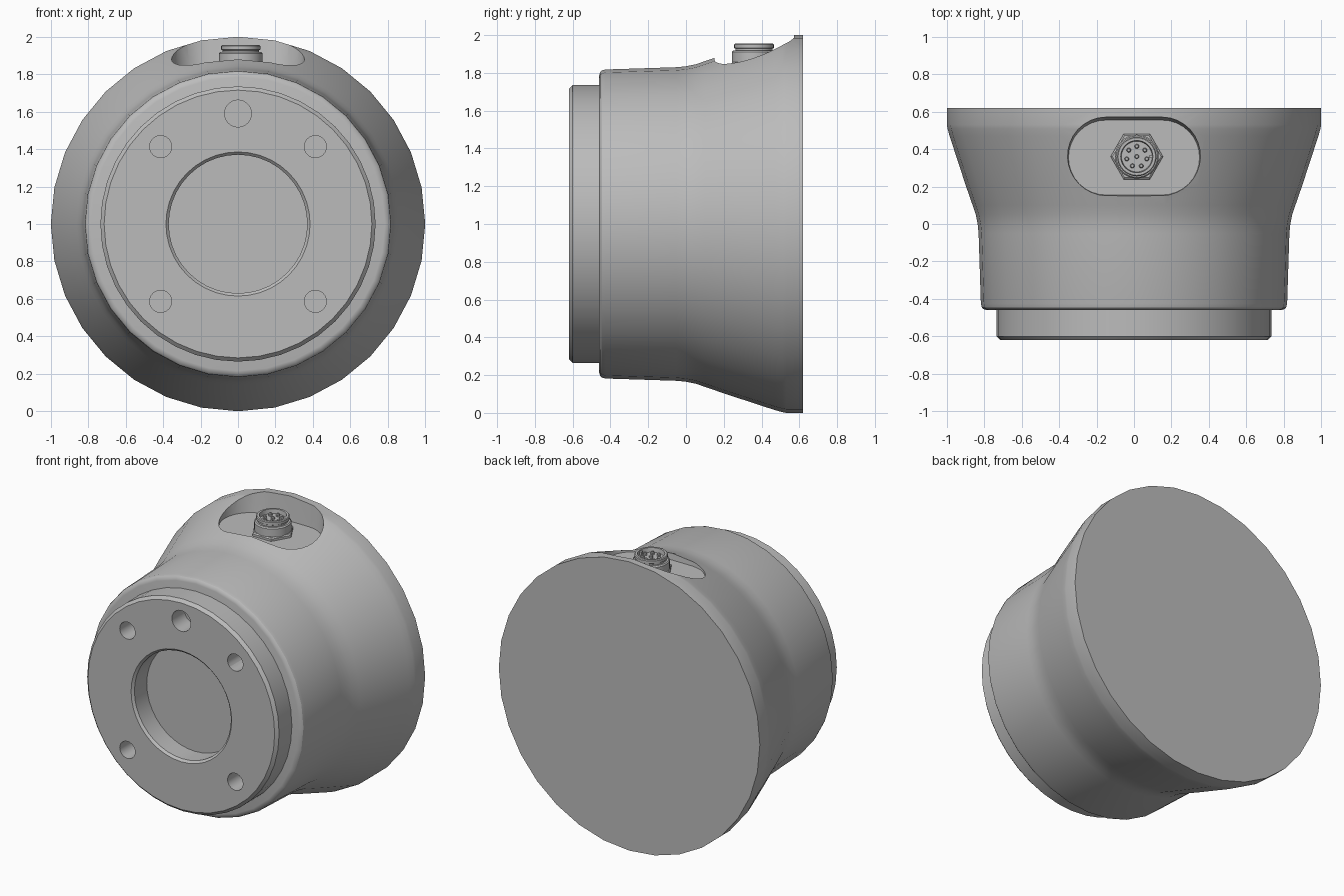
import bpy, bmesh, math
from mathutils import Matrix, Vector

if "Cube" in bpy.data.objects:
    bpy.data.objects.remove(bpy.data.objects["Cube"])

grey = bpy.data.materials.new("Satin grey")
grey.use_nodes = True
colour = (0.5, 0.5, 0.5, 1)
grey.diffuse_color = colour
grey.node_tree.nodes["Principled BSDF"].inputs["Base Color"].default_value = colour

TO_Y = Matrix.Rotation(-math.pi / 2, 4, 'X')   # turns a lathe axis from z to y
UP = Matrix.Identity(4)


def make(name, bm):
    bmesh.ops.recalc_face_normals(bm, faces=bm.faces)
    mesh = bpy.data.meshes.new(name)
    bm.to_mesh(mesh)
    bm.free()
    mesh.materials.append(grey)
    ob = bpy.data.objects.new(name, mesh)
    bpy.context.collection.objects.link(ob)
    return ob


def lathe(name, profile, segs, loc, turn=UP, phase=0.0):
    """Solid of revolution from (radius, height) points; ends sit on the axis."""
    bm = bmesh.new()
    place = Matrix.Translation(loc) @ turn
    rings = []
    for r, h in profile:
        n = segs if r else 1
        angles = [phase + math.tau * i / segs for i in range(n)]
        rings.append([bm.verts.new(place @ Vector((r * math.cos(a), r * math.sin(a), h)))
                      for a in angles])
    for a, b in zip(rings, rings[1:]):
        for i in range(segs):
            quad = [a[i % len(a)], a[(i + 1) % len(a)], b[(i + 1) % len(b)], b[i % len(b)]]
            bm.faces.new(list(dict.fromkeys(quad)))
    return make(name, bm)


def cut(target, cutter):
    mod = target.modifiers.new("cut", 'BOOLEAN')
    mod.operation, mod.solver, mod.object = 'DIFFERENCE', 'EXACT', cutter
    activate(target)
    bpy.ops.object.modifier_apply(modifier=mod.name)
    bpy.data.objects.remove(cutter)


def activate(ob):
    bpy.ops.object.select_all(action='DESELECT')
    ob.select_set(True)
    bpy.context.view_layer.objects.active = ob


def smooth(ob, angle=30):
    activate(ob)
    bpy.ops.object.shade_smooth_by_angle(angle=math.radians(angle))


# Flared housing
housing = lathe("housing", [
    (0, -0.46), (0.785, -0.46), (0.803, -0.455), (0.813, -0.445), (0.818, -0.425),
    (0.83, -0.05), (0.835, 0), (0.845, 0.05), (0.862, 0.1), (0.9, 0.21),
    (0.985, 0.47), (0.996, 0.51), (1, 0.53), (1, 0.62), (0, 0.62)],
    32, (0, 0, 1), TO_Y)

# Slot-shaped pocket on top, its walls opening slightly outwards
bm = bmesh.new()
loops = []
for z, r in ((1.835, 0.2), (1.86, 0.203), (2.1, 0.228)):
    loop = []
    for side in (1, -1):
        for i in range(17):
            a = math.pi * (i / 16 - 0.5) + (0 if side > 0 else math.pi)
            loop.append(bm.verts.new((side * 0.15 + r * math.cos(a),
                                      0.355 + r * math.sin(a), z)))
    loops.append(loop)
for low, high in zip(loops, loops[1:]):
    for i in range(len(low)):
        j = (i + 1) % len(low)
        bm.faces.new((low[i], low[j], high[j], high[i]))
bm.faces.new(loops[0])
bm.faces.new(loops[-1])
cut(housing, make("pocket_cutter", bm))
smooth(housing)

# Mounting flange with a wide central recess
flange = lathe("mounting_flange", [
    (0, -0.47), (0.37, -0.47), (0.37, -0.605), (0.385, -0.62), (0.715, -0.62),
    (0.735, -0.6), (0.735, -0.45), (0, -0.45)], 40, (0, 0, 1), TO_Y)
holes = [(x, z, 0.059) for x in (-0.413, 0.413) for z in (-0.413, 0.413)] + [(0, 0.59, 0.072)]
for x, z, r in holes:
    cut(flange, lathe("hole_cutter", [(0, -0.7), (r, -0.7), (r, -0.48), (0, -0.48)],
                      24, (x, 0, 1 + z), TO_Y))
smooth(flange)

# Round multi-pin connector standing in the pocket
CX, CY = 0.015, 0.36
lathe("connector_nut", [(0, 1.82), (0.14, 1.82), (0.14, 1.85), (0.13, 1.857), (0, 1.857)],
      6, (CX, CY, 0))
shell = lathe("connector_shell", [
    (0, 1.83), (0.117, 1.83), (0.117, 1.91), (0.11, 1.918), (0.098, 1.918), (0.098, 1.928),
    (0.105, 1.932), (0.105, 1.95), (0.1, 1.955), (0.086, 1.955), (0.082, 1.925), (0, 1.925)],
    32, (CX, CY, 0))
smooth(shell)
for i in range(8):
    r = 0.055 if i < 7 else 0
    a = math.tau * i / 7 + math.pi / 2
    pin = lathe("connector_pin", [(0.012, 1.92), (0.012, 1.938), (0.008, 1.943), (0, 1.943)],
                12, (CX + r * math.cos(a), CY + r * math.sin(a), 0))
    smooth(pin)
lathe("connector_key", [(0, 1.92), (0.012, 1.92), (0.012, 1.948), (0, 1.948)], 4,
      (CX + 0.077, CY, 0), phase=math.pi / 4)
